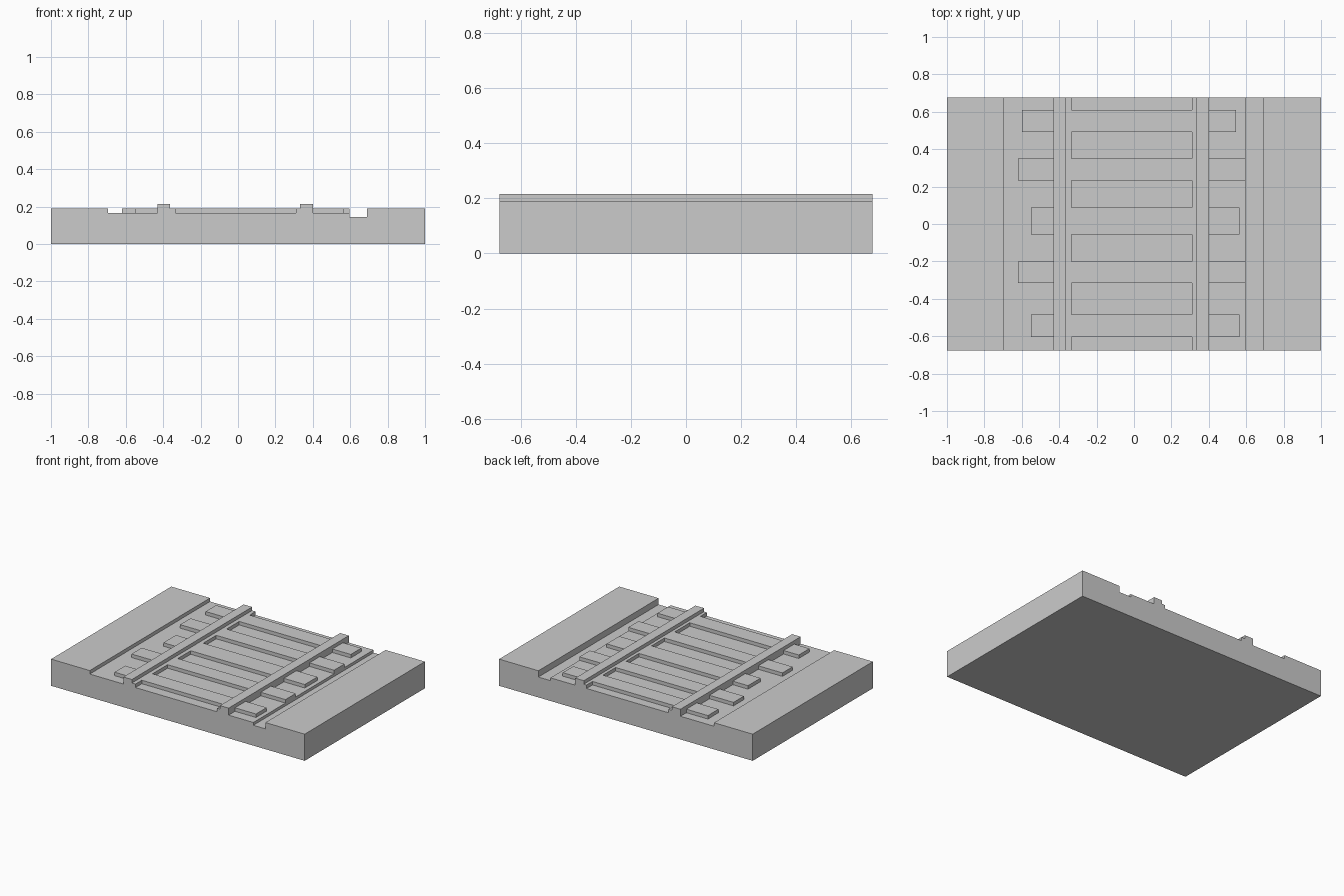
import bpy, bmesh

if "Cube" in bpy.data.objects:
    bpy.data.objects.remove(bpy.data.objects["Cube"])

HALF_Y = 0.677
GROUND, TOP, RAIL_TOP = 0.165, 0.19, 0.215


def extrude_profile(name, points, y0=-HALF_Y, y1=HALF_Y):
    """Extrude an (x, z) outline along y."""
    bm = bmesh.new()
    face = bm.faces.new([bm.verts.new((x, y0, z)) for x, z in points])
    ext = bmesh.ops.extrude_face_region(bm, geom=[face])["geom"]
    verts = [g for g in ext if isinstance(g, bmesh.types.BMVert)]
    bmesh.ops.translate(bm, verts=verts, vec=(0, y1 - y0, 0))
    bmesh.ops.recalc_face_normals(bm, faces=bm.faces)
    mesh = bpy.data.meshes.new(name)
    bm.to_mesh(mesh)
    bm.free()
    obj = bpy.data.objects.new(name, mesh)
    bpy.context.collection.objects.link(obj)
    return obj


def block(name, x0, x1, y0, y1, z0, z1):
    return extrude_profile(name, [(x0, z0), (x1, z0), (x1, z1), (x0, z1)], y0, y1)


# Ground slab with raised banks, track bed and the drainage channel
extrude_profile("ground", [
    (-1, 0), (1, 0), (1, TOP), (0.69, TOP), (0.69, 0.145), (0.595, 0.145),
    (0.595, GROUND), (-0.695, GROUND), (-0.695, TOP), (-1, TOP)])

# Rails, each with a low foot on its inner side
extrude_profile("left_rail", [
    (-0.43, GROUND), (-0.335, GROUND), (-0.335, TOP), (-0.363, TOP),
    (-0.363, RAIL_TOP), (-0.43, RAIL_TOP)])
extrude_profile("right_rail", [
    (0.31, GROUND), (0.40, GROUND), (0.40, RAIL_TOP), (0.332, RAIL_TOP),
    (0.332, TOP), (0.31, TOP)])

# Sleepers with uneven ends: left end, right end, front y, back y
sleepers = [
    (-0.55, 0.565, -0.605, -0.485),
    (-0.62, 0.595, -0.315, -0.20),
    (-0.55, 0.565, -0.055, 0.087),
    (-0.62, 0.595, 0.233, 0.35),
    (-0.60, 0.545, 0.492, 0.61),
]
for i, (left, right, y0, y1) in enumerate(sleepers, 1):
    block(f"sleeper_{i}_left", left, -0.43, y0, y1, GROUND, TOP)
    block(f"sleeper_{i}_middle", -0.335, 0.31, y0, y1, GROUND, TOP)
    block(f"sleeper_{i}_right", 0.40, right, y0, y1, GROUND, TOP)
